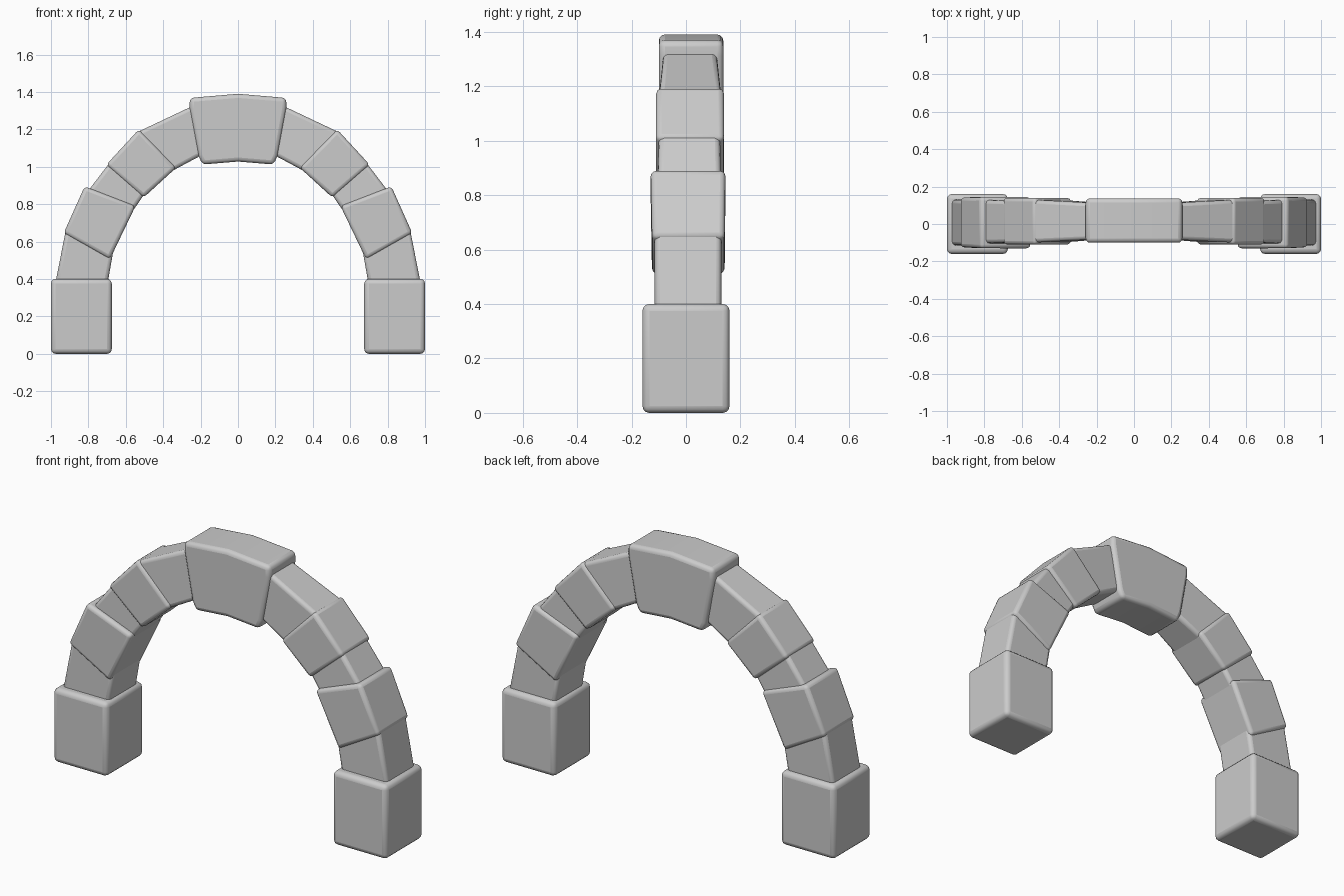
import bpy, bmesh

if "Cube" in bpy.data.objects:
    bpy.data.objects.remove(bpy.data.objects["Cube"])


def stone(name, profile, y_ranges, bevel=0.022, mirror=True):
    """Rounded block: xz profile, with a front and back y for each profile corner."""
    bm = bmesh.new()
    front = [bm.verts.new((x, y[0], z)) for (x, z), y in zip(profile, y_ranges)]
    back = [bm.verts.new((x, y[1], z)) for (x, z), y in zip(profile, y_ranges)]
    n = len(profile)
    bm.faces.new(front)
    bm.faces.new(back[::-1])
    for i in range(n):
        j = (i + 1) % n
        bm.faces.new((front[i], back[i], back[j], front[j]))
    bmesh.ops.recalc_face_normals(bm, faces=bm.faces)
    mesh = bpy.data.meshes.new(name)
    bm.to_mesh(mesh)
    bm.free()
    obj = bpy.data.objects.new(name, mesh)
    bpy.context.collection.objects.link(obj)
    mod = obj.modifiers.new("Rounded", "BEVEL")
    mod.width = bevel
    mod.segments = 3
    mod.limit_method = "ANGLE"
    mod.angle_limit = 0.45
    if mirror:
        obj.modifiers.new("Mirror", "MIRROR")
    bpy.ops.object.select_all(action="DESELECT")
    obj.select_set(True)
    bpy.context.view_layer.objects.active = obj
    bpy.ops.object.shade_smooth_by_angle(angle=0.7)
    return obj


def arch_stone(name, lower, upper, y_low, y_high, bevel=0.02):
    """Arch block between a lower and an upper joint, each (outer, inner)."""
    stone(name, [lower[0], upper[0], upper[1], lower[1]],
          [y_low, y_high, y_high, y_low], bevel)


# Feet
stone("foot_block", [(0.675, 0), (1.0, 0), (1.0, 0.40), (0.675, 0.40)],
      [(-0.16, 0.16)] * 4, 0.025)

# Arch blocks from foot to crown, wide and narrow in turn
arch_stone("leg_block", ((0.98, 0.36), (0.70, 0.36)), ((0.915, 0.69), (0.665, 0.56)),
           (-0.115, 0.13), (-0.115, 0.13))
arch_stone("lower_wide_block", ((0.932, 0.645), (0.685, 0.505)),
           ((0.82, 0.895), (0.548, 0.79)), (-0.125, 0.142), (-0.13, 0.145))
arch_stone("middle_block", ((0.84, 0.82), (0.578, 0.74)), ((0.68, 1.03), (0.49, 0.87)),
           (-0.105, 0.13), (-0.10, 0.125))
arch_stone("upper_wide_block", ((0.705, 1.01), (0.505, 0.835)),
           ((0.53, 1.20), (0.33, 0.995)), (-0.11, 0.14), (-0.11, 0.14))
arch_stone("shoulder_block", ((0.56, 1.175), (0.385, 0.96)),
           ((0.20, 1.345), (0.17, 1.075)), (-0.10, 0.13), (-0.082, 0.112))

# Keystone
stone("keystone",
      [(-0.19, 1.012), (0, 1.028), (0.19, 1.012), (0.212, 1.06), (0.258, 1.31),
       (0.258, 1.368), (0, 1.39), (-0.258, 1.368), (-0.258, 1.31), (-0.212, 1.06)],
      [(-0.10, 0.137)] * 10, 0.022, mirror=False)
